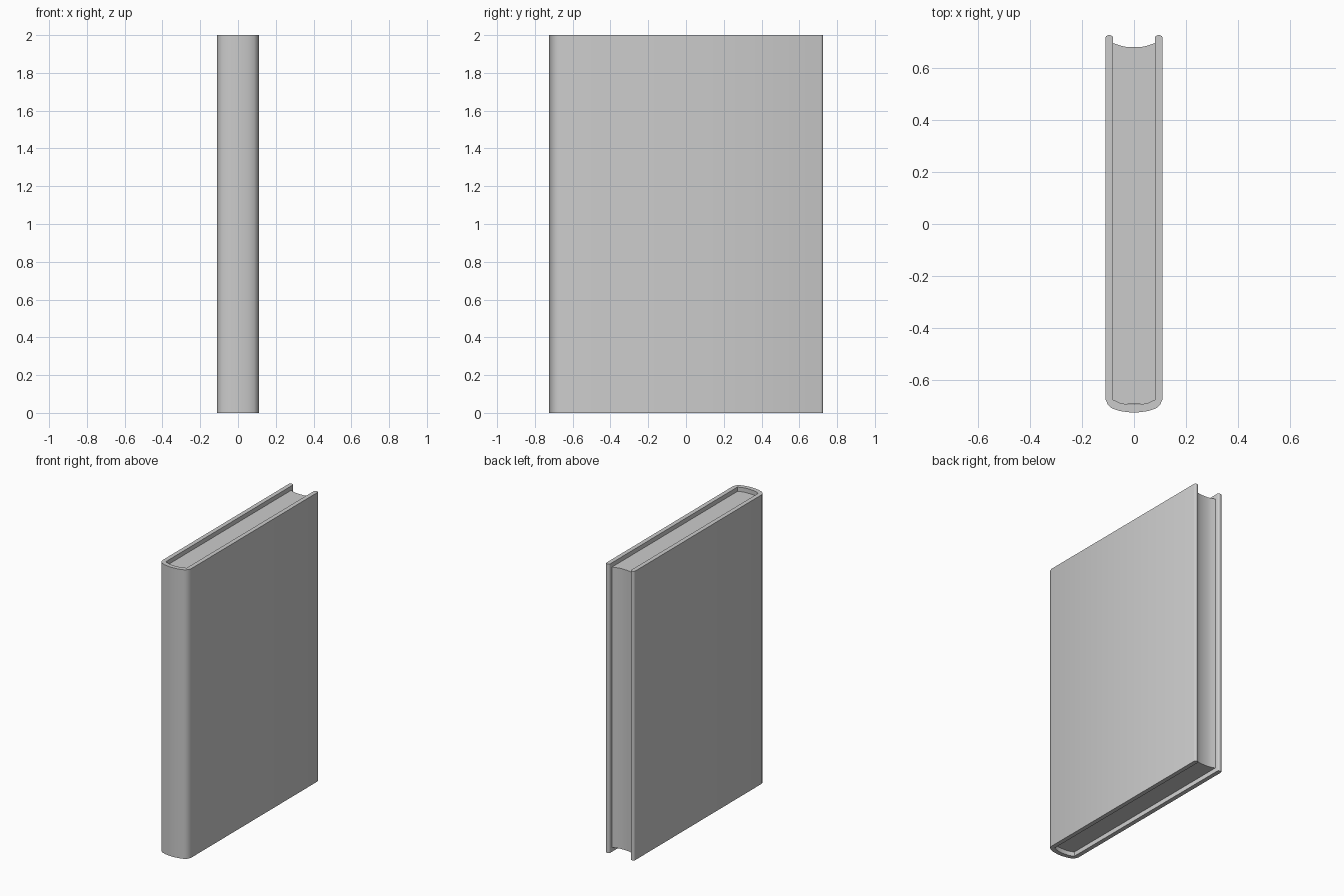
import bpy, bmesh

if "Cube" in bpy.data.objects:
    bpy.data.objects.remove(bpy.data.objects["Cube"])

HEIGHT = 2.0
RECESS = 0.03  # pages sit slightly below the cover edges


def mirrored(half):
    """Close a half outline (x >= 0) by mirroring it across x = 0."""
    return half + [(-x, y) for x, y in reversed(half) if x > 0]


def extrude_outline(name, outline, z0, z1):
    """Extrude a flat xy outline from z0 to z1."""
    bm = bmesh.new()
    face = bm.faces.new([bm.verts.new((x, y, z0)) for x, y in outline])
    out = bmesh.ops.extrude_face_region(bm, geom=[face])
    top = [v for v in out["geom"] if isinstance(v, bmesh.types.BMVert)]
    bmesh.ops.translate(bm, verts=top, vec=(0, 0, z1 - z0))
    bmesh.ops.recalc_face_normals(bm, faces=bm.faces)
    mesh = bpy.data.meshes.new(name)
    bm.to_mesh(mesh)
    bm.free()
    obj = bpy.data.objects.new(name, mesh)
    bpy.context.collection.objects.link(obj)
    bpy.ops.object.select_all(action='DESELECT')
    obj.select_set(True)
    bpy.context.view_layer.objects.active = obj
    bpy.ops.object.shade_smooth_by_angle(angle=0.7)
    return obj


# Rounded spine, outside and inside, from the centre to the right board
spine_outer = [(0.03, -0.722), (0.055, -0.718), (0.085, -0.708),
               (0.1, -0.695), (0.11, -0.672)]
spine_inner = [(0.03, -0.692), (0.055, -0.687), (0.08, -0.675)]
# Rounded fore edge of a board
board_edge = [(0.11, 0.714), (0.107, 0.721), (0.1, 0.725),
              (0.09, 0.725), (0.083, 0.721), (0.08, 0.714)]
# Concave fore edge of the pages
fore_edge = [(0.08, 0.695), (0.055, 0.686), (0.03, 0.680)]

# Cover: one U-shaped shell
cover_half = [(0.0, -0.725)] + spine_outer + board_edge + spine_inner[::-1] + [(0.0, -0.694)]
left = [(-x, y) for x, y in reversed(cover_half) if x > 0]
extrude_outline("cover", cover_half + left, 0.0, HEIGHT)

# Page block inside the cover
extrude_outline("pages", mirrored(spine_inner + fore_edge), RECESS, HEIGHT - RECESS)
